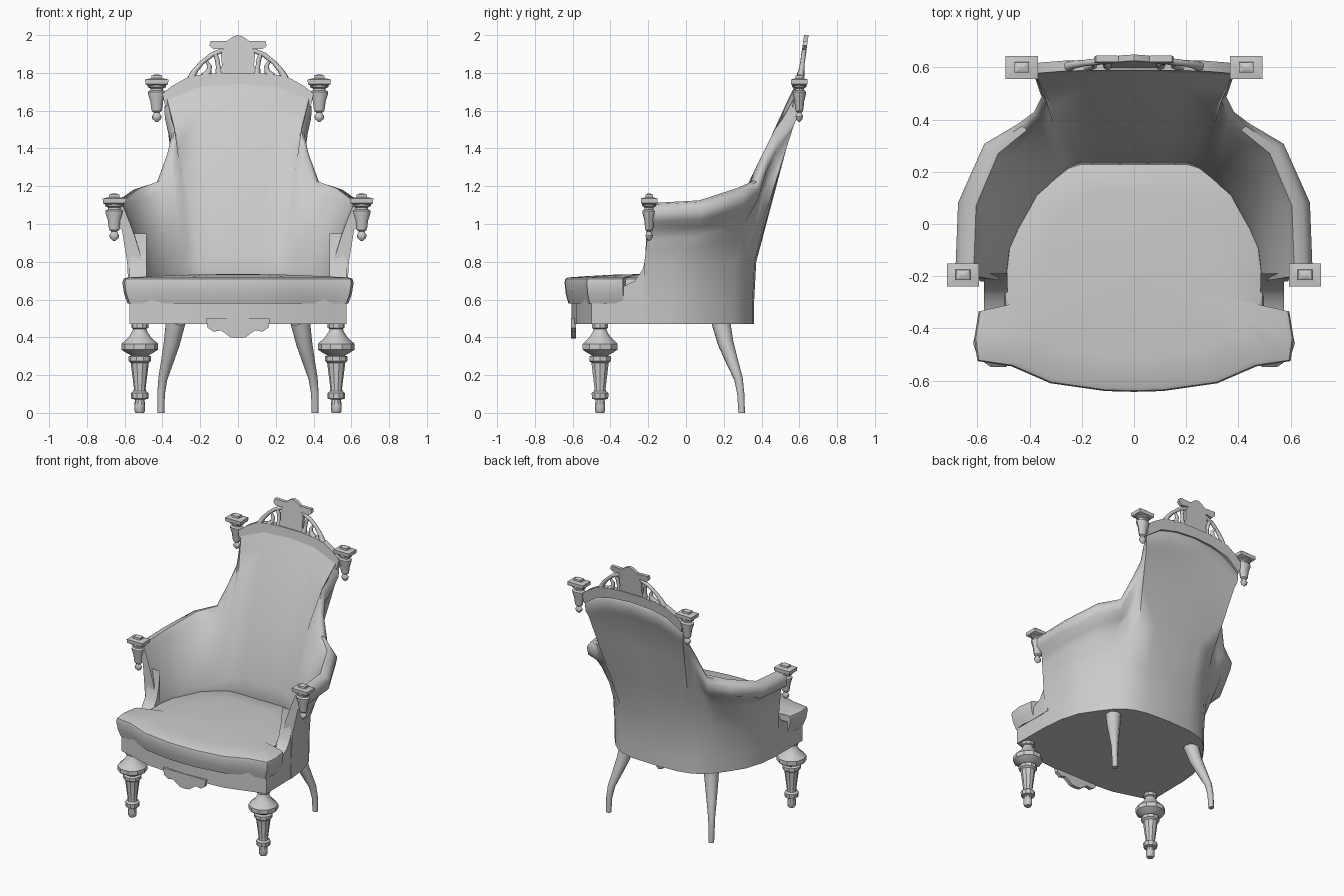
import bpy, bmesh
from math import sin, cos, pi, radians
from mathutils import Vector

if "Cube" in bpy.data.objects:
    bpy.data.objects.remove(bpy.data.objects["Cube"])


def loft(name, rings, cap_start=True, cap_end=True, mirror=False, angle=35):
    """Skin closed rings of equal length; optionally mirror across x = 0."""
    bm = bmesh.new()
    vs = [[bm.verts.new(p) for p in r] for r in rings]
    n = len(rings[0])
    for a, b in zip(vs, vs[1:]):
        for i in range(n):
            j = (i + 1) % n
            bm.faces.new((a[i], a[j], b[j], b[i]))
    if cap_start:
        bm.faces.new(vs[0][::-1])
    if cap_end:
        bm.faces.new(vs[-1])
    bmesh.ops.recalc_face_normals(bm, faces=bm.faces[:])
    me = bpy.data.meshes.new(name)
    bm.to_mesh(me)
    bm.free()
    ob = bpy.data.objects.new(name, me)
    bpy.context.collection.objects.link(ob)
    bpy.ops.object.select_all(action='DESELECT')
    ob.select_set(True)
    bpy.context.view_layer.objects.active = ob
    bpy.ops.object.shade_smooth_by_angle(angle=radians(angle))
    if mirror:
        ob.modifiers.new("Mirror", 'MIRROR')
    return ob


def lathe(name, prof, center, seg=12, sy=1.0, turn=0.0):
    """Turned part from (radius, z) pairs, mirrored to the other side."""
    cx, cy, cz = center
    loft(name, [[(cx + r * cos(2 * pi * i / seg + turn),
                  cy + sy * r * sin(2 * pi * i / seg + turn), cz + z)
                 for i in range(seg)] for r, z in prof], mirror=True)


def tube(name, path, seg=8):
    """Round bar through (x, y, z, radius), rings square to the path."""
    pts = [Vector(p[:3]) for p in path]
    rings = []
    for i, p in enumerate(pts):
        d = (pts[min(i + 1, len(pts) - 1)] - pts[max(i - 1, 0)]).normalized()
        u = d.cross(Vector((0, 1, 0))).normalized()
        v = d.cross(u)
        r = path[i][3]
        rings.append([p + r * (u * cos(2 * pi * k / seg) + v * sin(2 * pi * k / seg))
                      for k in range(seg)])
    loft(name, rings, mirror=True, angle=50)


def sym(half):
    return half + [(-x, y) for x, y in reversed(half) if x > 1e-6]


def lean(z):
    """y of the tilted crest plane at height z."""
    return 0.595 + (z - 1.7) * 0.14


def crest_plate(name, half, t):
    loft(name, [[(x, lean(z) + s * t, z) for x, z in sym(half)] for s in (-1, 1)])


# Upholstered shell: stations from back centre round to the arm front
rim = [(0, .59, 1.76), (.2, .585, 1.74), (.375, .57, 1.66), (.335, .47, 1.5),
       (.36, .41, 1.38), (.41, .36, 1.23), (.52, .27, 1.19), (.605, .07, 1.125),
       (.615, -.2, 1.11)]
outer = [(0, .36), (.18, .352), (.27, .33), (.33, .30), (.385, .25), (.44, .18),
         (.52, .06), (.56, -.07), (.575, -.22)]
inner = [(0, .22), (.12, .22), (.2, .22), (.25, .205), (.3, .165), (.37, .10),
         (.44, -.03), (.47, -.1), (.485, -.22)]
roll = [(0, .025), (10, .025), (35, .025), (50, .025), (50, .03), (50, .04),
        (55, .065), (80, .07), (90, .07)]          # roll direction and size
sections = []
for R, o, i, (a, w) in zip(rim, outer, inner, roll):
    R = Vector(R)
    n = Vector((sin(radians(a)), cos(radians(a)), 0))
    low = Vector((*o, .8)) + n * .012
    under = R - Vector((0, 0, .14))
    sec = [Vector((*o, .47)), Vector((*o, .58)), low, low.lerp(under, .35),
           low.lerp(under, .7), under, R + n * w * .85 - Vector((0, 0, .10)),
           R + n * w - Vector((0, 0, .045)), R + n * w * .6 - Vector((0, 0, .008)), R]
    for t in (.9, .75, .6, .45, .3, .15, 0):
        h = t ** 1.5
        sec.append(Vector((i[0] + (R.x - i[0]) * h, i[1] + (R.y - i[1]) * h,
                           .66 + (R.z - .66) * t)))
    sections.append(sec)
loft("back_and_arms", sections, cap_start=False, mirror=True, angle=50)

# Curved feet where the arm fronts meet the seat
foot = [(-.19, .95), (-.205, .85), (-.23, .76), (-.27, .70), (-.33, .67),
        (-.38, .655), (-.40, .58), (-.19, .58)]
loft("arm_foot", [[(x, y, z) for y, z in foot] for x in (.485, .575)], mirror=True)

# Seat frame under the cushion
frame = [(0, -.605), (.3, -.58), (.47, -.53), (.575, -.5)]
frame += [(x * .993, y - .003) for x, y in reversed(outer)]
loft("seat_frame", [[(x, y, z) for x, y in sym(frame)] for z in (.47, .6)])

# Carved drop on the front of the frame
drop = [(0, .395), (.04, .4), (.06, .415), (.09, .437), (.13, .43), (.16, .45),
        (.17, .5), (0, .5)]
loft("apron_drop", [[(x, y, z) for x, z in sym(drop)] for y in (-.608, -.583)])

# Domed seat cushion with ears in front of the arms
seat = [(0, -.643), (.11, -.64), (.32, -.61), (.47, -.545), (.6, -.525),
        (.612, -.44), (.595, -.335), (.495, -.32), (.5, -.2), (.48, -.07),
        (.39, .12), (.25, .25), (0, .25)]
loft("seat", [[(x * s, -.2 + (y + .2) * s, z) for x, y in sym(seat)]
              for s, z in ((.955, .58), (.985, .63), (1, .69), (.99, .71),
                           (.96, .717), (.7, .725), (.35, .733), (.02, .735))])

# Turned front legs
lathe("front_leg", [(.022, 0), (.028, .01), (.028, .05), (.024, .07), (.045, .075),
                    (.047, .105), (.033, .115), (.031, .13), (.048, .265), (.06, .275),
                    (.06, .298), (.045, .305), (.075, .32), (.097, .335), (.097, .365),
                    (.06, .40), (.04, .43), (.035, .445), (.045, .45), (.045, .475)],
      (.52, -.455, 0), seg=10)

# Splayed back legs
tube("back_leg", [(.408, .295, 0, .018), (.407, .29, .1, .02), (.398, .278, .18, .024),
                  (.375, .245, .27, .033), (.35, .21, .37, .043), (.33, .185, .48, .052)], 10)

# Finials with square caps on back corners and arm fronts
for name, c in (("back_finial", (.43, .6, 1.54)), ("arm_finial", (.655, -.195, .91))):
    lathe(name, [(.004, 0), (.022, .015), (.026, .03), (.014, .05), (.026, .058),
                 (.03, .075), (.034, .11), (.046, .145), (.048, .16), (.034, .168),
                 (.034, .178), (.05, .185), (.05, .2)], c, sy=.75)
    lathe(name + "_cap", [(.055, .19), (.085, .2), (.087, .225), (.04, .232),
                          (.038, .245), (.015, .252)], c, seg=4, sy=.72, turn=pi / 4)

# Crest rail, centre plate and openwork scrolls
crest_plate("crest_rail", [(0, 1.735), (.15, 1.725), (.28, 1.695), (.385, 1.62),
                           (.40, 1.69), (.35, 1.73), (.27, 1.775), (.2, 1.79),
                           (.1, 1.80), (0, 1.80)], .02)
crest_plate("crest_plate", [(0, 1.77), (.1, 1.77), (.1, 1.80), (.085, 1.84), (.09, 1.90),
                            (.075, 1.93), (.13, 1.925), (.152, 1.945), (.145, 1.97),
                            (.06, 1.968), (.03, 1.99), (0, 2.0)], .012)
tube("crest_branch", [(x, lean(z), z, r) for x, z, r in
                      ((.25, 1.77, .02), (.225, 1.815, .015), (.19, 1.855, .012),
                       (.14, 1.895, .013), (.08, 1.92, .012))])
tube("crest_curl", [(x, lean(z), z, r) for x, z, r in
                    ((.18, 1.78, .022), (.155, 1.805, .016), (.15, 1.835, .012),
                     (.165, 1.86, .008))])
tube("crest_leaf", [(x, lean(z), z, r) for x, z, r in
                    ((.1, 1.79, .02), (.105, 1.835, .012), (.11, 1.87, .012),
                     (.12, 1.9, .012))])
